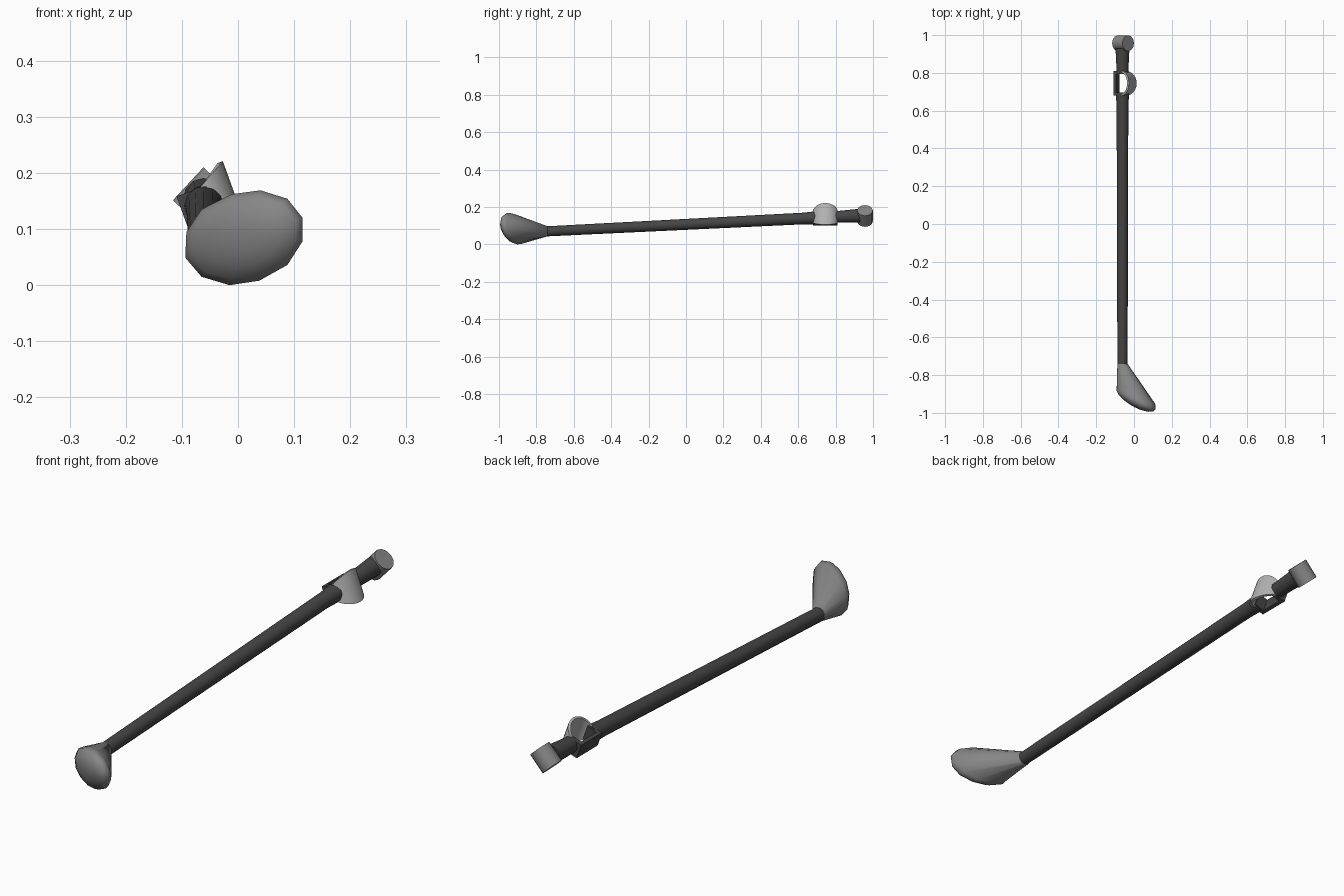
import bpy, bmesh, math
from mathutils import Vector

if "Cube" in bpy.data.objects:
    bpy.data.objects.remove(bpy.data.objects["Cube"])

N = 12


def material(name, v):
    m = bpy.data.materials.new(name)
    m.diffuse_color = (v, v, v, 1)
    m.use_nodes = True
    m.node_tree.nodes["Principled BSDF"].inputs["Base Color"].default_value = m.diffuse_color
    return m


DARK = material("dark_grey", 0.06)
MID = material("mid_grey", 0.24)
LIGHT = material("light_grey", 0.45)


def loft(name, rings, mat, closed_end=True, angle=35):
    """Skin a list of equal-length point loops and cap both ends."""
    bm = bmesh.new()
    vs = [[bm.verts.new(p) for p in r] for r in rings]
    n = len(rings[0])
    for a, b in zip(vs, vs[1:]):
        for i in range(n):
            j = (i + 1) % n
            bm.faces.new((a[i], a[j], b[j], b[i]))
    bm.faces.new(vs[0])
    bm.faces.new(vs[-1])
    bmesh.ops.recalc_face_normals(bm, faces=bm.faces[:])
    me = bpy.data.meshes.new(name)
    bm.to_mesh(me)
    bm.free()
    ob = bpy.data.objects.new(name, me)
    bpy.context.collection.objects.link(ob)
    me.materials.append(mat)
    bpy.ops.object.select_all(action='DESELECT')
    bpy.context.view_layer.objects.active = ob
    ob.select_set(True)
    bpy.ops.object.shade_smooth_by_angle(angle=math.radians(angle))
    return ob


def circle(c, r, u, v, n=N, off=0.0):
    c, u, v = Vector(c), Vector(u), Vector(v)
    return [c + r * (math.cos(t) * u + math.sin(t) * v)
            for t in (2 * math.pi * (i + off) / n for i in range(n))]


def shaft_ring(y, r):
    z = 0.07 + (y + 0.74) * 0.05
    return circle((-0.061, y, z), r, (1, 0, 0), (0, 0, 1))


# Long shaft and the short flared stub behind the loop
loft("shaft", [shaft_ring(-0.75, 0.027), shaft_ring(0.62, 0.031),
               shaft_ring(0.69, 0.035)], DARK)
loft("rear_shaft", [shaft_ring(0.80, 0.031), shaft_ring(0.83, 0.032),
                    shaft_ring(0.93, 0.037)], DARK)

# Flared head with an oblique oval rim and a domed face
RIM = [(.115, .120), (.088, .154), (.040, .169), (-.012, .162), (-.065, .135), (-.092, .095),
       (-.094, .049), (-.065, .015), (-.015, .0), (.038, .008), (.088, .036), (.115, .078)]
CX, CZ = 0.011, 0.085


def rim_ring(s, bulge):
    out = []
    for x, z in RIM:
        x, z = CX + (x - CX) * s, CZ + (z - CZ) * s
        out.append((x, -0.907 - 0.45 * x - 0.18 * z - bulge, z))
    return out


neck = circle((-0.061, -0.74, 0.07), 0.028, (1, 0, 0), (0, 0, 1), off=0.5)
loft("head", [neck, rim_ring(0.97, -0.02), rim_ring(1, 0), rim_ring(0.88, 0.018),
              rim_ring(0.62, 0.034), rim_ring(0.3, 0.042), rim_ring(0.05, 0.043)],
     MID, angle=60)

# Cross-set round end cap
AX, SIDE = Vector((0.68, 0, 0.735)), Vector((0.735, 0, -0.68))
C = Vector((-0.058, 0.957, 0.152))
loft("end_cap", [circle(C + AX * d, 0.042, SIDE, (0, 1, 0)) for d in (-0.04, 0.04)], MID)

# Tilted frame shared by both sides of the open loop
O = Vector((-0.058, 0.745, 0.145))
U, A = Vector((0.94, 0, 0.34)), Vector((-0.34, 0, 0.94))


def loc(u, y, a):
    return O + U * u + A * a + Vector((0, y, 0))


# Curved guard, tallest in its middle
rings = []
for i in range(13):
    t = math.radians(-90 + 15 * i)
    c, s = math.cos(t), math.sin(t)
    h = 0.03 + 0.031 * c
    rings.append([loc(0.055 * c, 0.067 * s, -h), loc(0.055 * c, 0.067 * s, h),
                  loc(0.045 * c, 0.056 * s, h), loc(0.045 * c, 0.056 * s, -h)])
loft("loop_guard", rings, LIGHT)

# Flat bar closing the other side of the loop
loft("loop_bar", [[loc(-0.044, y, -0.03), loc(-0.044, y, 0.03),
                   loc(-0.030, y, 0.03), loc(-0.030, y, -0.03)]
                  for y in (-0.056, 0.058)], DARK)

# Collars joining the bar to the shaft ends
for name, y0, y1 in (("front_collar", -0.066, -0.048), ("rear_collar", 0.048, 0.066)):
    loft(name, [[loc(-0.044, y, -0.03), loc(-0.044, y, 0.03),
                 loc(0.012, y, 0.03), loc(0.012, y, -0.03)] for y in (y0, y1)], DARK)
